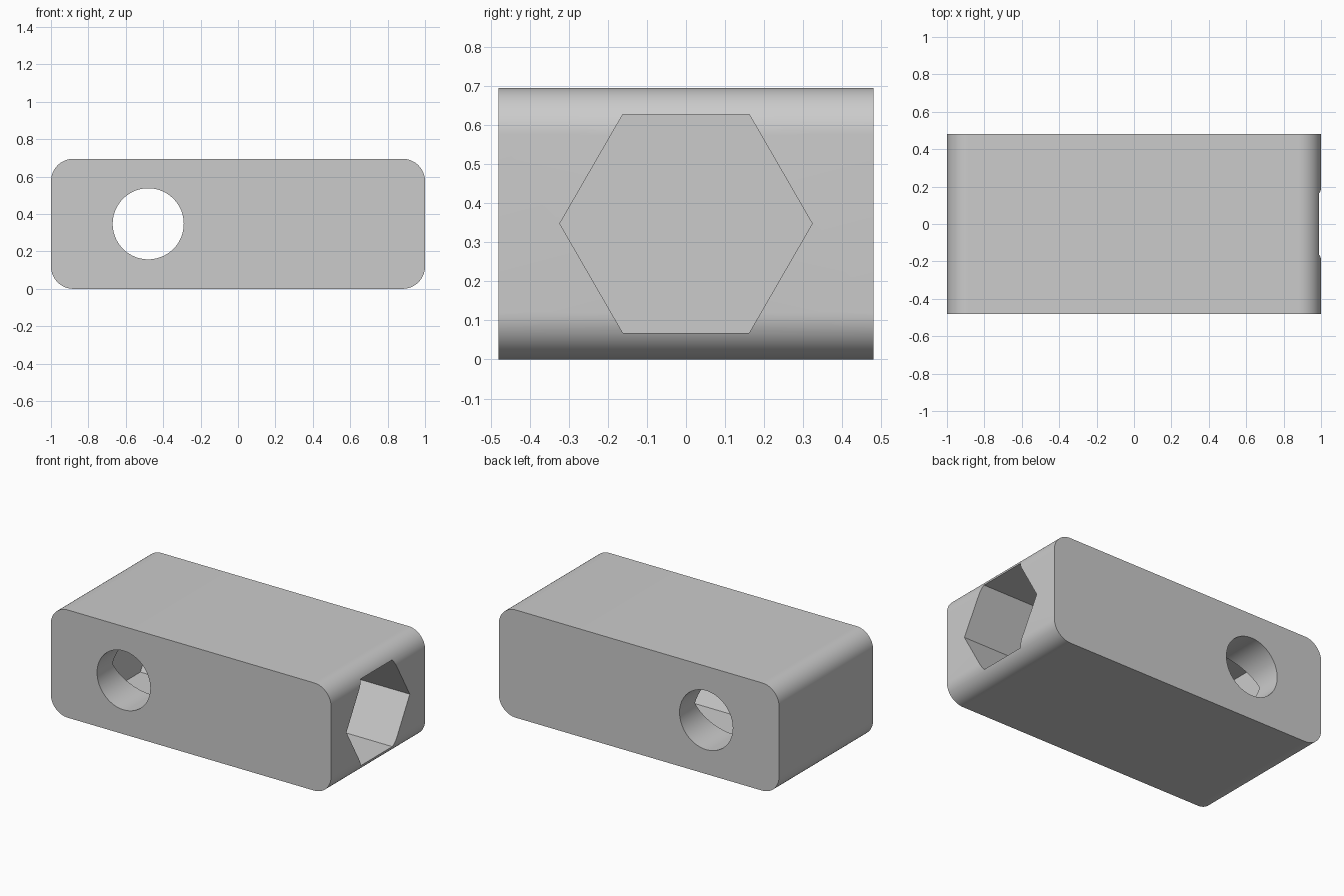
import bpy, bmesh, math
from mathutils import Matrix, Vector

if "Cube" in bpy.data.objects:
    bpy.data.objects.remove(bpy.data.objects["Cube"])

W, D, H, R = 2.0, 0.96, 0.695, 0.12
MID = H / 2


def prism(name, profile, direction):
    """Extrude a closed 3D outline along a direction."""
    bm = bmesh.new()
    face = bm.faces.new([bm.verts.new(p) for p in profile])
    new = bmesh.ops.extrude_face_region(bm, geom=[face])["geom"]
    bmesh.ops.translate(bm, vec=Vector(direction),
                        verts=[v for v in new if isinstance(v, bmesh.types.BMVert)])
    bmesh.ops.recalc_face_normals(bm, faces=bm.faces)
    mesh = bpy.data.meshes.new(name)
    bm.to_mesh(mesh)
    bm.free()
    obj = bpy.data.objects.new(name, mesh)
    bpy.context.collection.objects.link(obj)
    return obj


def ring(radius, count):
    return [(radius * math.cos(math.tau * i / count), radius * math.sin(math.tau * i / count))
            for i in range(count)]


# Block with four rounded edges running front to back
outline = []
STEPS = 16
for k, (sx, sz) in enumerate([(1, 1), (-1, 1), (-1, -1), (1, -1)]):
    for i in range(STEPS + 1):
        a = math.pi / 2 * (k + i / STEPS)
        outline.append((sx * (W / 2 - R) + R * math.cos(a), -D / 2,
                        MID + sz * (MID - R) + R * math.sin(a)))
block = prism("block", outline, (0, D, 0))

# Blind hexagonal socket entering from the right end
END = -0.81
socket = prism("socket_cutter", [(END, y, MID + z) for y, z in ring(0.323, 6)], (2.2, 0, 0))

# Round cross hole from front to back
hole = prism("hole_cutter", [(-0.48 + x, -0.7, MID + z) for x, z in ring(0.19, 96)], (0, 1.4, 0))

for cutter in (socket, hole):
    cutter.hide_render = True
    cutter.hide_set(True)
    mod = block.modifiers.new(cutter.name, 'BOOLEAN')
    mod.operation = 'DIFFERENCE'
    mod.solver = 'EXACT'
    mod.object = cutter

# Bake the cuts, then smooth the curved surfaces
bpy.context.view_layer.update()
graph = bpy.context.evaluated_depsgraph_get()
block_mesh = bpy.data.meshes.new_from_object(block.evaluated_get(graph))
block.modifiers.clear()
block.data = block_mesh
for cutter in (socket, hole):
    bpy.data.objects.remove(cutter)
bpy.context.view_layer.objects.active = block
block.select_set(True)
bpy.ops.object.shade_smooth_by_angle(angle=math.radians(30))
